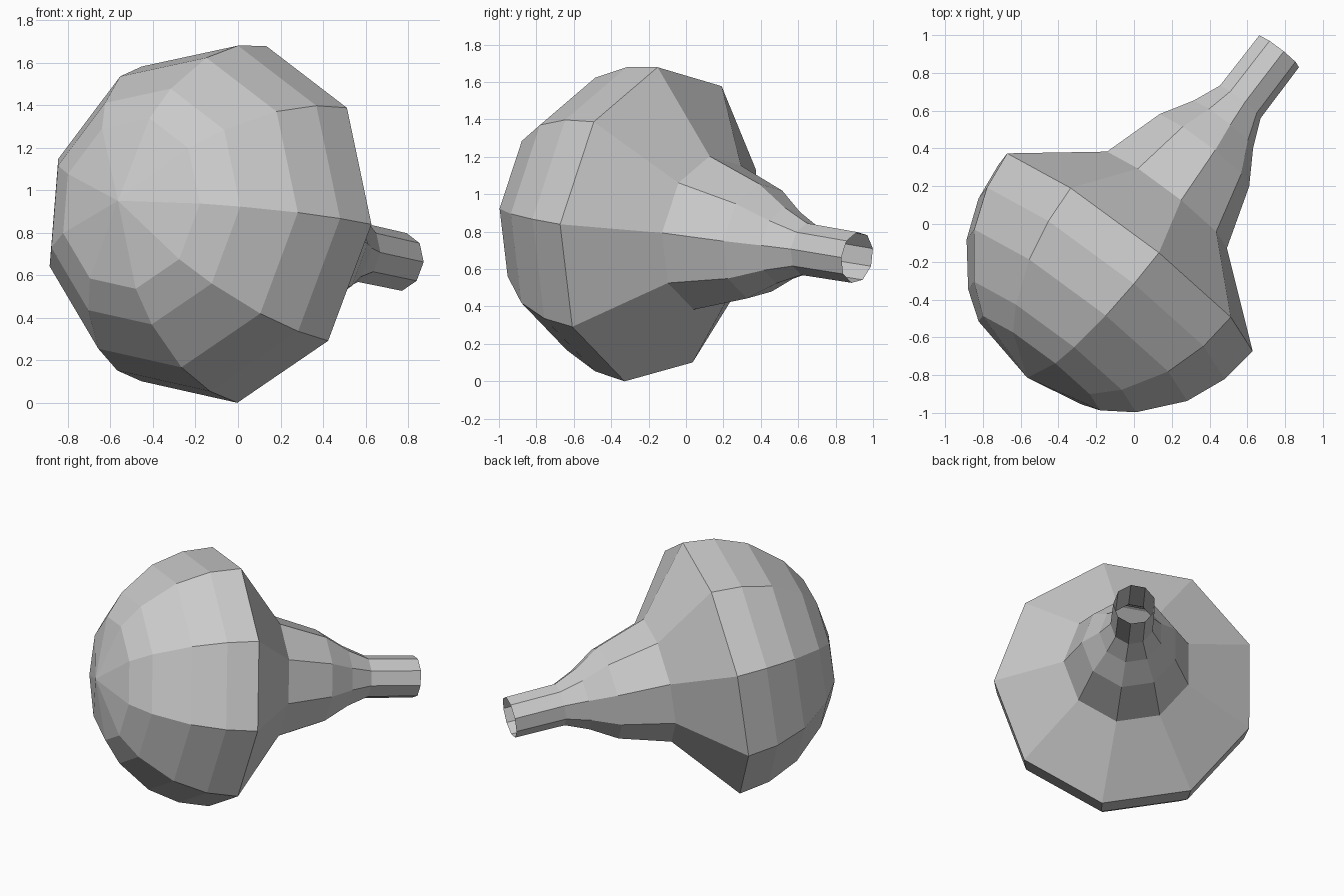
import bpy, bmesh
from math import sin, cos, tau
from mathutils import Vector, Matrix

if "Cube" in bpy.data.objects:
    bpy.data.objects.remove(bpy.data.objects["Cube"])

SIDES = 9
# (distance along axis, radius), from the open neck end to the dome's last ring
PROFILE = [(1.353, 0.139), (1.012, 0.142), (0.86, 0.208), (0.687, 0.314), (0.352, 0.42),
           (0.0, 0.86), (-0.209, 0.833), (-0.424, 0.746), (-0.638, 0.568), (-0.747, 0.411)]
POLE = -0.846

# Tilted frame: u is level, v is roughly up, n is the bulb axis towards the neck
n = Vector((0.604, 0.786, -0.131)).normalized()
u = n.cross(Vector((0, 0, 1))).normalized()
v = u.cross(n)
frame = Matrix((u, v, n)).transposed().to_4x4()
frame.translation = (-0.054, -0.149, 0.839)

bm = bmesh.new()
rings = [[bm.verts.new((r * cos(tau * i / SIDES), r * sin(tau * i / SIDES), t))
          for i in range(SIDES)] for t, r in PROFILE]

# Neck and dome walls
for a, b in zip(rings, rings[1:]):
    for i in range(SIDES):
        j = (i + 1) % SIDES
        bm.faces.new((a[i], b[i], b[j], a[j]))

# Fan closing the dome; the neck end stays open
tip = bm.verts.new((0, 0, POLE))
for i in range(SIDES):
    bm.faces.new((rings[-1][i], tip, rings[-1][(i + 1) % SIDES]))

# Make all the wall normals face away from the axis
bm.normal_update()
if sum(f.normal.dot(Vector((*f.calc_center_median().xy, 0))) for f in bm.faces) < 0:
    bmesh.ops.reverse_faces(bm, faces=bm.faces[:])

bm.transform(frame)
mesh = bpy.data.meshes.new("bulb_with_neck")
bm.to_mesh(mesh)
bm.free()
bpy.context.collection.objects.link(bpy.data.objects.new("bulb_with_neck", mesh))
